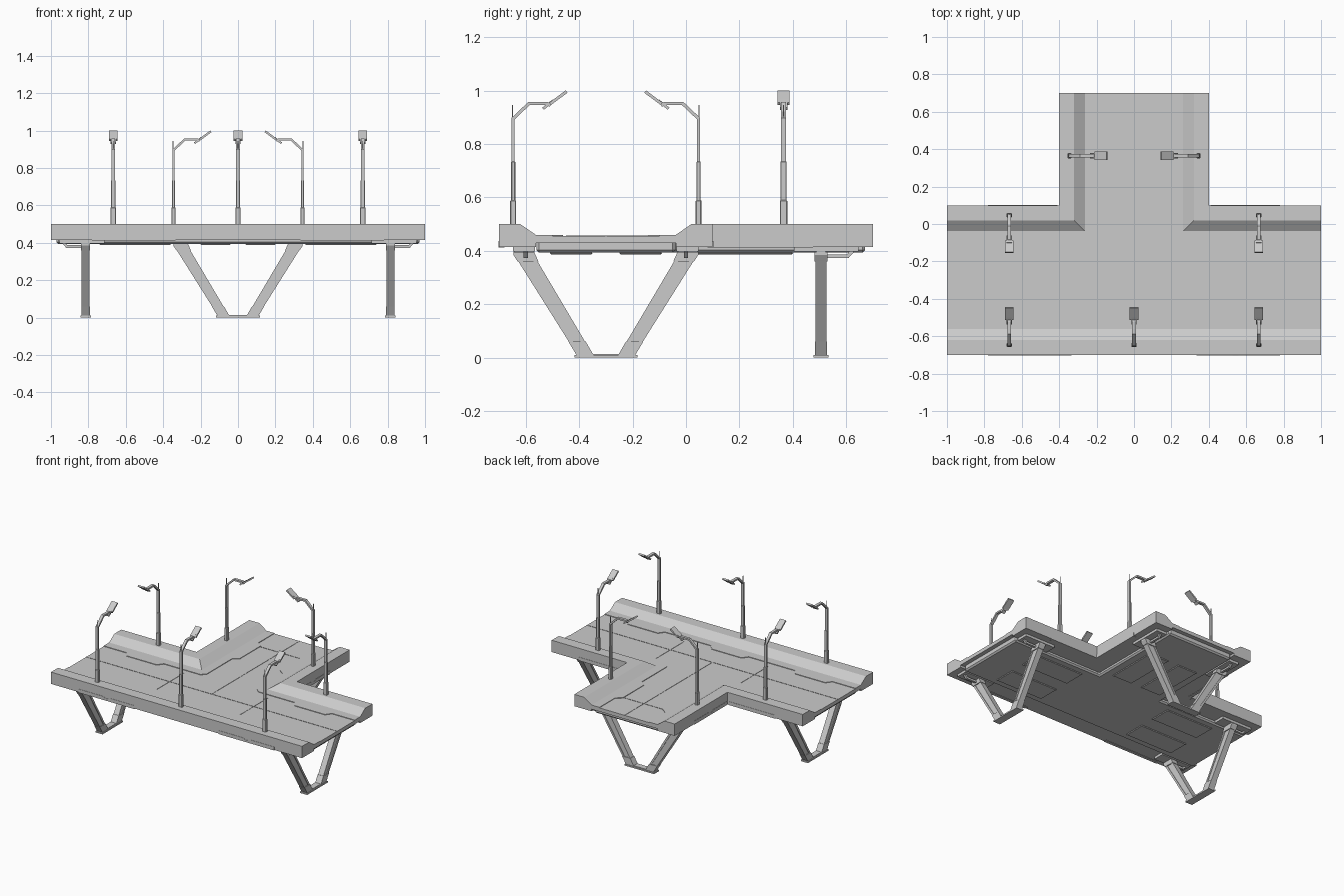
import bpy, bmesh
from math import pi
from mathutils import Matrix, Vector

if "Cube" in bpy.data.objects:
    bpy.data.objects.remove(bpy.data.objects["Cube"])


def solid(name, pts, a, b, plane="xy", mat=Matrix(), bevel=0):
    """Extrude a 2D outline from a to b along the axis missing from plane."""
    place = {"xy": lambda p, t: (p[0], p[1], t),
             "xz": lambda p, t: (p[0], t, p[1]),
             "yz": lambda p, t: (t, p[0], p[1])}[plane]
    bm = bmesh.new()
    lo = [bm.verts.new(mat @ Vector(place(p, a))) for p in pts]
    hi = [bm.verts.new(mat @ Vector(place(p, b))) for p in pts]
    n = len(pts)
    bm.faces.new(lo)
    bm.faces.new(hi)
    for i in range(n):
        j = (i + 1) % n
        bm.faces.new((lo[i], lo[j], hi[j], hi[i]))
    return finish(name, bm, bevel)


def finish(name, bm, bevel=0):
    bmesh.ops.recalc_face_normals(bm, faces=bm.faces)
    me = bpy.data.meshes.new(name)
    bm.to_mesh(me)
    bm.free()
    ob = bpy.data.objects.new(name, me)
    bpy.context.collection.objects.link(ob)
    if bevel:
        m = ob.modifiers.new("bevel", "BEVEL")
        m.width = bevel
        m.segments = 1
    return ob


def box(name, x0, x1, y0, y1, z0, z1, mat=Matrix(), bevel=0):
    return solid(name, [(x0, y0), (x1, y0), (x1, y1), (x0, y1)], z0, z1, "xy", mat, bevel)


def strip(path, w):
    """Outline of a constant-width band following a 2D path."""
    left, right = [], []
    for i, p in enumerate(path):
        p = Vector(p)
        d0 = (p - Vector(path[i - 1])).normalized() if i else None
        d1 = (Vector(path[i + 1]) - p).normalized() if i < len(path) - 1 else None
        d0, d1 = d0 or d1, d1 or d0
        t = (d0 + d1).normalized()
        n = Vector((-t.y, t.x)) * (w / 2 / max(t.dot(d0), 0.3))
        left.append(p + n)
        right.append(p - n)
    return left + right[::-1]


def kerb(name, rail):
    """Sweep the kerb section along a rail; rail(d) gives the path at inset d."""
    section = [(0, .415), (0, .5), (.08, .5), (.138, .46), (.138, .415)]
    bm = bmesh.new()
    rows = [[bm.verts.new((x, y, z)) for x, y in rail(d)] for d, z in section]
    for i, r in enumerate(rows):
        s = rows[(i + 1) % len(rows)]
        for k in range(len(r) - 1):
            bm.faces.new((r[k], r[k + 1], s[k + 1], s[k]))
    bm.faces.new([r[0] for r in rows])
    bm.faces.new([r[-1] for r in rows])
    return finish(name, bm)


def tee(ex, s, n, hx, ey):
    return [(-ex, s), (ex, s), (ex, n), (hx, n), (hx, ey), (-hx, ey), (-hx, n), (-ex, n)]


# Deck slab and underside tray
solid("deck", tee(1, -.565, -.035, .265, .7), .43, .456)
solid("under_tray", tee(.97, -.56, -.04, .26, .67), .393, .44, bevel=.01)

# Kerbs, walkways and fascias
kerb("south_kerb", lambda d: [(-1, -.7 + d), (1, -.7 + d)])
edge = [(-1, -.5)]
for c in (-.667, 0, .667):
    edge += [(c - .15, -.5), (c - .12, -.46), (c + .12, -.46), (c + .15, -.5)]
edge.append((1, -.5))
solid("south_walkway", [(1, -.562), (-1, -.562)] + edge, .45, .46)
for s, side in ((1, "east"), (-1, "west")):
    kerb(side + "_kerb", lambda d: [(s, .1 - d), (s * (.4 - d), .1 - d), (s * (.4 - d), .7)])
    walk = [(1, -.038), (.262, -.038), (.262, .7), (.2, .7), (.2, .52), (.16, .49), (.16, .25),
            (.2, .22), (.2, -.07), (.23, -.1), (.52, -.1), (.55, -.14), (.79, -.14), (.82, -.1), (1, -.1)]
    solid(side + "_walkway", [(s * x, y) for x, y in walk], .45, .46)
    # Notched lower fascia panels
    notch = lambda a, b: [(a, .412), (b, .412), (b, .437), ((a + b) / 2 + .03, .437),
                          ((a + b) / 2, .425), ((a + b) / 2 - .03, .437), (a, .437)]
    solid("south_fascia", notch(s * .335, s * .78) if s > 0 else notch(-.78, -.335), -.702, -.68, "xz")
    solid("stem_fascia", notch(.1, .475), s * .38, s * .402, "yz")
    box("arm_fascia", s * .41, s * .78, .08, .102, .412, .437)

# Road seams
for x in (-.335, .335):
    box("cross_seam", x - .002, x + .002, -.45, -.14, .45, .458)
for y0, x0, x1 in ((-.3, -1, 1), (.48, -.2, .2)):
    box("lane_seam", x0, x1, y0 - .002, y0 + .002, .45, .458)
box("stem_seam", -.002, .002, -.3, .7, .45, .458)

# Underside stiffening panels
for s in (-1, 1):
    for y in (-.43, -.17):
        box("under_panel", s * .36, s * .74, y - .08, y + .08, .387, .396, bevel=.005)
    box("stem_under_panel", s * .04, s * .2, .02, .4, .387, .396, bevel=.005)

# V-shaped supports
for name, x, y, ang in (("east", .815, -.3, -pi / 2), ("west", -.815, -.3, pi / 2), ("north", 0, .505, 0)):
    M = Matrix.Translation((x, y, 0)) @ Matrix.Rotation(ang, 4, "Z")
    box(name + "_foot_plate", -.118, .118, -.028, .028, 0, .01, M)
    box(name + "_foot_pad", -.1, .1, -.02, .02, .009, .014, M)
    for s in (-1, 1):
        def part(label, pts, w):
            solid(name + label, [(s * u, z) for u, z in pts], -w, w, "xz", M)
        part("_leg", [(.107, .01), (.048, .01), (.27, .385), (.27, .41), (.343, .41), (.343, .385)], .017)
        part("_leg_inner_flange", [(.064, .01), (.048, .01), (.27, .385), (.286, .385)], .021)
        part("_leg_outer_flange", [(.107, .01), (.091, .01), (.327, .385), (.343, .385)], .021)
        part("_leg_shoe", [(.11, .01), (.046, .01), (.075, .06), (.14, .06)], .023)
        part("_leg_head", [(.252, .36), (.268, .395), (.346, .395), (.346, .385), (.33, .36)], .024)
        box(name + "_bearing_plate", s * .265, s * .347, -.1, .14, .397, .417, M)
        # Service pipe beside each leg head
        for k in (0, 1):
            pipe = strip([(.02, .38), (.1, .38), (.118, .4)], .014)
        solid(name + "_pipe", pipe, s * .3 - .008, s * .3 + .008, "yz", M)

# Street lamps, arm pointing along local +y
lamps = [(x, -.647, 0) for x in (-.667, 0, .667)] + [(x, .047, pi) for x in (-.667, .667)]
lamps += [(.345, .365, pi / 2), (-.345, .365, -pi / 2)]
for x, y, ang in lamps:
    M = Matrix.Translation((x, y, 0)) @ Matrix.Rotation(ang, 4, "Z")
    box("lamp_base", -.014, .014, -.011, .011, .495, .59, M, .003)
    box("lamp_lower_pole", -.012, .012, -.008, .008, .58, .735, M, .003)
    solid("lamp_arm", strip([(0, .72), (0, .895), (.06, .952), (.125, .952), (.14, .945)], .012), -.01, .01, "yz", M)
    box("lamp_antenna", -.002, .002, -.004, 0, .89, .945, M)
    solid("lamp_head_neck", strip([(.112, .932), (.15, .962)], .01), -.014, .014, "yz", M)
    solid("lamp_head", strip([(.138, .95), (.2, .996)], .011), -.023, .023, "yz", M)
